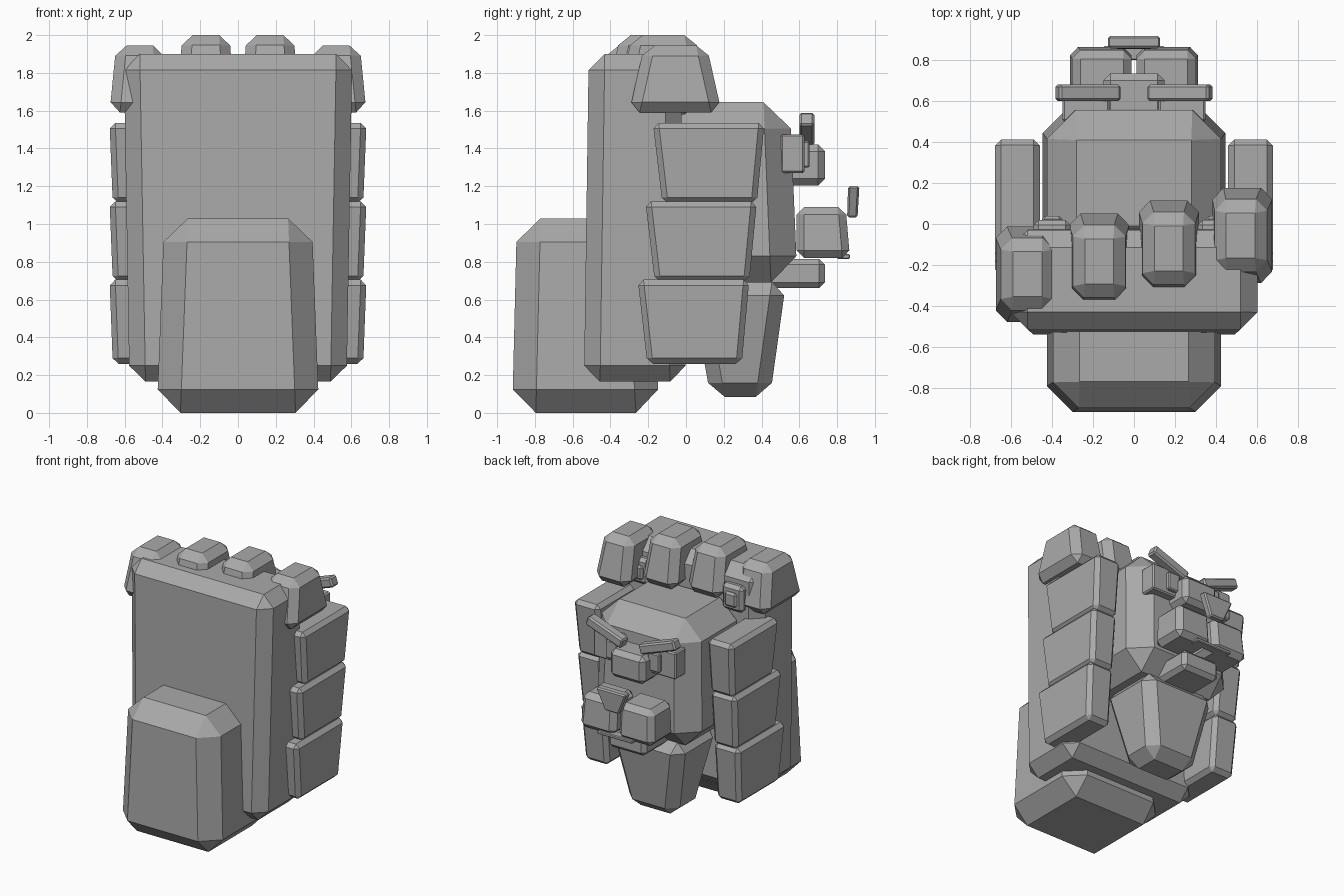
import bpy, bmesh, math
from mathutils import Vector

if "Cube" in bpy.data.objects:
    bpy.data.objects.remove(bpy.data.objects["Cube"])

grey = bpy.data.materials.new("stone_grey")
grey.diffuse_color = (0.4, 0.4, 0.4, 1)
grey.use_nodes = True
grey.node_tree.nodes["Principled BSDF"].inputs["Base Color"].default_value = grey.diffuse_color


def block(name, z0, z1, low, high=None, bevel=0.03, tilt=0.0):
    """Chamfered tapered box; low/high are (x0, x1, y0, y1) at z0/z1."""
    high = high or low
    bm = bmesh.new()
    bmesh.ops.create_cube(bm, size=2)
    for v in bm.verts:
        r, z = (high, z1) if v.co.z > 0 else (low, z0)
        v.co = Vector((r[1] if v.co.x > 0 else r[0], r[3] if v.co.y > 0 else r[2], z))
    bmesh.ops.bevel(bm, geom=bm.edges[:], offset=bevel, segments=1,
                    affect='EDGES', profile=0.5, clamp_overlap=True)
    centre = Vector(((low[0] + low[1]) / 2, (low[2] + low[3]) / 2, (z0 + z1) / 2))
    bmesh.ops.translate(bm, verts=bm.verts, vec=-centre)
    bmesh.ops.recalc_face_normals(bm, faces=bm.faces)
    me = bpy.data.meshes.new(name)
    bm.to_mesh(me)
    bm.free()
    me.materials.append(grey)
    ob = bpy.data.objects.new(name, me)
    ob.location = centre
    ob.rotation_euler.y = tilt
    bpy.context.collection.objects.link(ob)
    return ob


def pair(name, z0, z1, low, high=None, bevel=0.03, tilt=0.0):
    """Same block on the right and mirrored on the left."""
    flip = lambda r: r and (-r[1], -r[0], r[2], r[3])
    block(name + "_right", z0, z1, low, high, bevel, tilt)
    block(name + "_left", z0, z1, flip(low), flip(high), bevel, -tilt)


# Large masses
block("lower_block", 0, 1.03, (-.43, .43, -.92, -.14), (-.39, .39, -.895, -.2), .125)
block("mane_slab", .165, 1.9, (-.575, .575, -.54, 0), (-.605, .605, -.515, -.03), .085)
block("head", .69, 1.645, (-.45, .45, -.15, .59), (-.42, .42, -.15, .55), .14)
block("beard", .085, .695, (-.2, .2, .13, .445), (-.32, .32, .02, .53), .075)

# Overlapping side plates
for i, (z0, z1, y) in enumerate([(1.11, 1.535, 0), (.695, 1.12, -.04), (.26, .705, -.08)]):
    pair(f"side_plate_{i + 1}", z0, z1, (.46, .663, y - .125, y + .375),
         (.46, .68, y - .175, y + .415), .03)

# Row of tufts across the top, stepping back from left to right
for i, (x, top) in enumerate([(-.52, 1.945), (-.17, 2), (.17, 2), (.52, 1.945)]):
    y = -.245 + .063 * i
    s = math.copysign(.02, x) if abs(x) > .3 else 0
    block(f"top_tuft_{i + 1}", top - .355, top,
          (x - .15 + s / 2, x + .15 + s / 2, y - .245, y + .245),
          (x - .125, x + .125, y - .165, y + .165), .055)

# Small ears with inner plates
pair("ear", 1.58, 1.78, (.31, .49, -.12, .02), bevel=.025)
pair("inner_ear", 1.62, 1.73, (.35, .45, -.02, .04), bevel=.015)

# Eyes, pupils and slanted brows
pair("eye", 1.27, 1.475, (.12, .35, .5, .628), bevel=.01)
pair("pupil", 1.3, 1.44, (.13, .23, .6, .655), bevel=.008)
pair("brow", 1.465, 1.54, (.065, .385, .6, .68), bevel=.012, tilt=-math.radians(20))

# Nose bridge, muzzle, nose tip, mouth bar and jaw
block("nose_bridge", 1.205, 1.42, (-.15, .15, .5, .735), bevel=.035)
pair("muzzle", .82, 1.09, (.012, .315, .585, .868), (.012, .3, .585, .845), .04)
block("nose_tip", 1.035, 1.2, (-.06, .06, .853, .908), (-.13, .13, .858, .918), .01)
block("mouth_bar", .815, .842, (-.15, .15, .8, .868), bevel=.006)
block("lower_jaw", .66, .815, (-.16, .16, .33, .735), bevel=.03)
